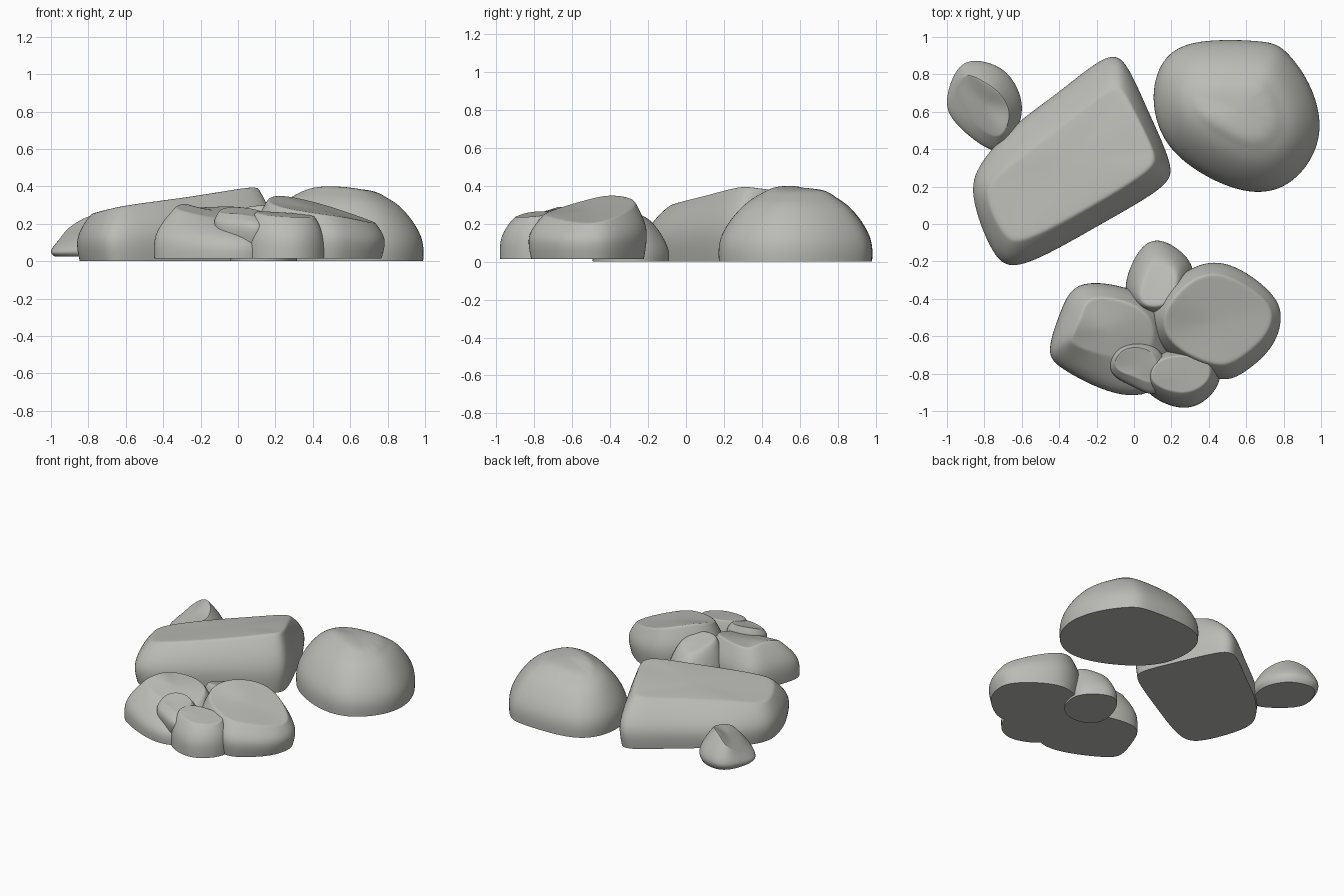
import bpy, bmesh
from mathutils import Vector

cube = bpy.data.objects.get("Cube")
if cube:
    bpy.data.objects.remove(cube)

# One stone colour for everything
stone = bpy.data.materials.new("grey_stone")
stone.use_nodes = True
stone.diffuse_color = (0.5, 0.5, 0.47, 1)
bsdf = stone.node_tree.nodes["Principled BSDF"]
bsdf.inputs["Base Color"].default_value = stone.diffuse_color
bsdf.inputs["Roughness"].default_value = 0.9


def rock(name, plan, top, floor=0.0, foot=0.95, belly=0.35, round_=0.25, rise=0.0, sharp=0.45, grow=1.03):
    """Loft a foot, belly, shoulder, rim and cap ring, then smooth the cage."""
    n = len(plan)
    rim = [Vector(p) for p in top]
    mid = sum(rim, Vector()) / n
    outline = [Vector((x, y, floor + belly * (t.z - floor))) for (x, y), t in zip(plan, rim)]
    heart = sum(outline, Vector()) / n
    # The outline grows a little to make up for the smoothing
    wide = [Vector((*heart.lerp(p, grow).xy, p.z)) for p in outline]
    base = [Vector((*heart.lerp(p, foot).xy, floor)) for p in wide]
    shoulder = []
    for b, t in zip(wide, rim):
        p = b.lerp(t, 0.6)
        p.z += round_ * (t.z - b.z)
        shoulder.append(p)
    cap = [p.lerp(mid, 0.3) + Vector((0, 0, rise)) for p in rim]

    bm = bmesh.new()
    rings = [[bm.verts.new(p) for p in ring] for ring in (base, wide, shoulder, rim, cap)]
    for low, high in zip(rings, rings[1:]):
        for i in range(n):
            j = (i + 1) % n
            bm.faces.new((low[i], low[j], high[j], high[i]))
    bm.faces.new(rings[-1])
    sole = bm.faces.new(rings[0][::-1])
    crease = bm.edges.layers.float.new("crease_edge")
    for e in sole.edges:
        e[crease] = 1.0
    for i in range(n):
        bm.edges.get((rings[3][i], rings[3][i - 1]))[crease] = sharp
    bmesh.ops.recalc_face_normals(bm, faces=bm.faces)
    mesh = bpy.data.meshes.new(name)
    bm.to_mesh(mesh)
    bm.free()
    mesh.materials.append(stone)
    ob = bpy.data.objects.new(name, mesh)
    bpy.context.collection.objects.link(ob)
    sub = ob.modifiers.new("smooth", "SUBSURF")
    sub.levels = sub.render_levels = 3
    bpy.ops.object.select_all(action="DESELECT")
    ob.select_set(True)
    bpy.context.view_layer.objects.active = ob
    bpy.ops.object.modifier_apply(modifier="smooth")
    bpy.ops.object.shade_smooth_by_angle(angle=0.7)


# Long tilted slab, its back half falling away
rock("slab_rock",
     [(-.63, -.26), (-.2, -.01), (.18, .2), (.21, .3), (.07, .6), (-.04, .86),
      (-.13, .93), (-.4, .7), (-.65, .53), (-.83, .32), (-.88, .17), (-.75, -.18)],
     [(-.6, -.11, .3), (-.2, .11, .35), (.1, .29, .405), (.12, .37, .39), (.02, .56, .37), (-.06, .72, .33),
      (-.12, .74, .32), (-.33, .57, .305), (-.55, .4, .29), (-.74, .26, .26), (-.81, .16, .25), (-.69, -.08, .28)],
     foot=.95, belly=.45, round_=.1, rise=.005, grow=1.035)

# Big rounded boulder
rock("round_boulder",
     [(.36, .26), (.6, .16), (.8, .18), (.95, .33), (1.01, .52), (.95, .75),
      (.8, .95), (.7, .98), (.28, .99), (.13, .86), (.09, .65), (.16, .42)],
     [(.42, .5, .38), (.6, .4, .37), (.72, .41, .35), (.78, .48, .34), (.8, .55, .34), (.77, .66, .34),
      (.72, .76, .34), (.65, .79, .34), (.4, .79, .335), (.3, .74, .33), (.28, .67, .34), (.33, .58, .37)],
     foot=.98, belly=.38, round_=.2, rise=.045, sharp=.1, grow=1.02)

# Small outlying chip
rock("small_chip",
     [(-.75, .36), (-.66, .41), (-.57, .62), (-.65, .8), (-.76, .87), (-.93, .89), (-1.01, .68), (-1, .56)],
     [(-.76, .45, .14), (-.69, .48, .19), (-.65, .6, .2), (-.72, .71, .25),
      (-.8, .76, .25), (-.91, .82, .18), (-.95, .72, .13), (-.92, .6, .11)],
     floor=.025, foot=.85, belly=.25, round_=.05, rise=.005, sharp=.6, grow=1.06)

# Cluster of five overlapping stones
rock("cluster_right_rock",
     [(.15, -.7), (.46, -.86), (.58, -.81), (.75, -.67), (.8, -.5), (.76, -.37),
      (.5, -.18), (.3, -.22), (.12, -.38), (.07, -.52)],
     [(.2, -.66, .29), (.45, -.77, .25), (.55, -.73, .24), (.69, -.62, .21), (.75, -.5, .2), (.71, -.4, .22),
      (.48, -.25, .3), (.32, -.28, .34), (.2, -.4, .36), (.14, -.52, .33)],
     floor=.015, foot=.92, belly=.5, round_=.05)

rock("cluster_left_rock",
     [(-.4, -.77), (-.05, -.95), (.2, -.87), (.22, -.45), (-.05, -.33), (-.32, -.3), (-.39, -.47), (-.47, -.69)],
     [(-.31, -.66, .27), (-.08, -.73, .22), (.1, -.7, .22), (.12, -.5, .28),
      (-.05, -.4, .3), (-.26, -.38, .28), (-.28, -.5, .32), (-.35, -.62, .29)],
     floor=.015, foot=.98, belly=.45, round_=.05)

rock("cluster_back_rock",
     [(0, -.5), (.25, -.5), (.35, -.25), (.24, -.13), (.12, -.07), (.02, -.13), (-.07, -.35)],
     [(.04, -.45, .3), (.2, -.45, .31), (.25, -.27, .27), (.19, -.22, .24),
      (.12, -.2, .23), (.07, -.23, .24), (.02, -.36, .28)],
     foot=.97, belly=.3, round_=.15, sharp=.2)

rock("cluster_wedge_rock",
     [(-.02, -.87), (.13, -.96), (.2, -.8), (.15, -.62), (-.11, -.63), (-.16, -.81)],
     [(0, -.81, .26), (.1, -.87, .23), (.14, -.78, .26), (.1, -.66, .28), (-.07, -.65, .3), (-.13, -.78, .25)],
     floor=.04, foot=.6, belly=.7, round_=.05, sharp=.7)

rock("cluster_front_rock",
     [(.1, -.93), (.24, -.99), (.36, -.97), (.48, -.84), (.44, -.66), (.1, -.66), (.04, -.85)],
     [(.12, -.87, .25), (.24, -.91, .235), (.34, -.89, .235), (.42, -.82, .235),
      (.4, -.7, .25), (.12, -.7, .27), (.08, -.82, .265)],
     floor=.015, foot=.99, belly=.5, round_=.1)
